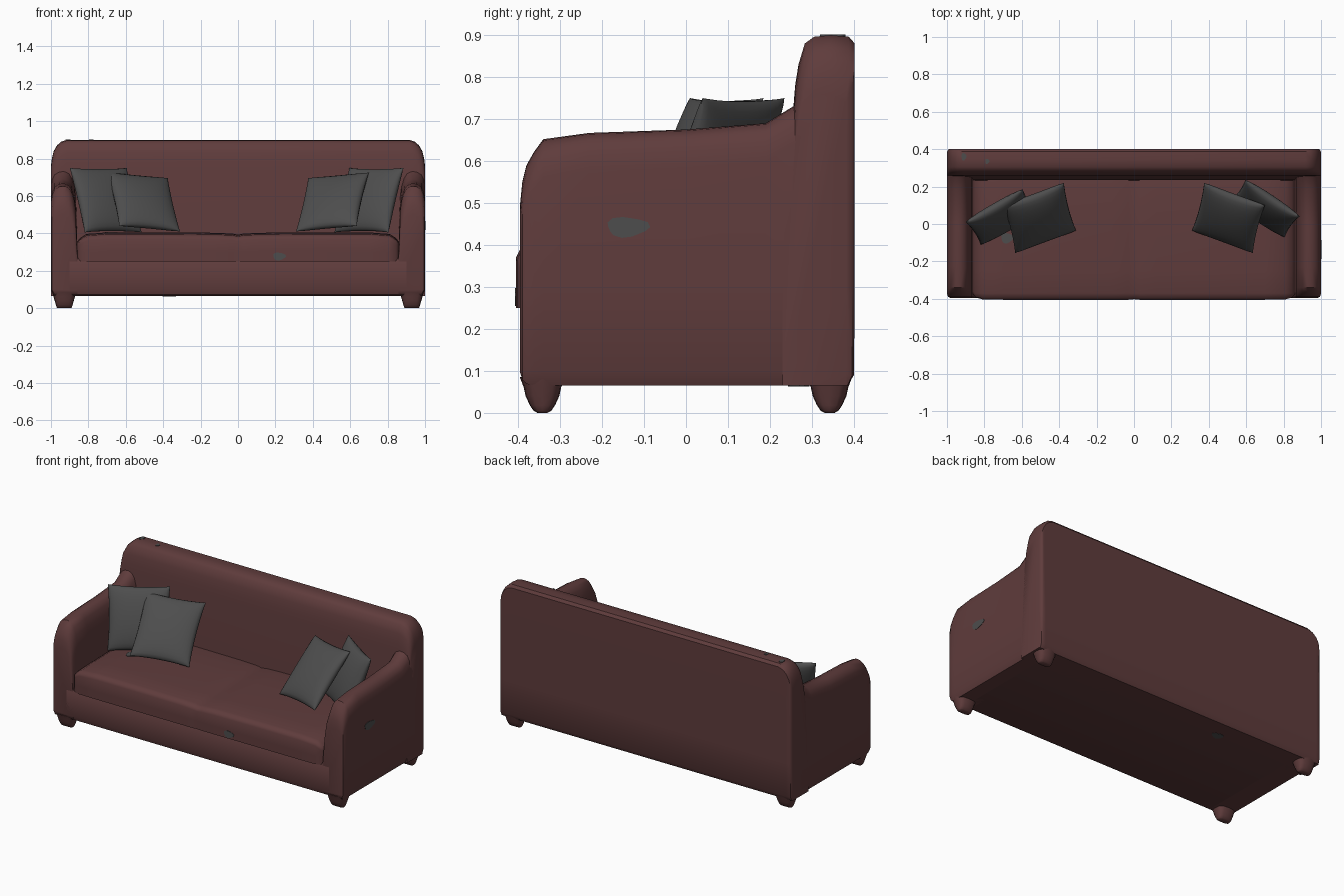
import bpy, bmesh, math
from mathutils import Vector

if "Cube" in bpy.data.objects:
    bpy.data.objects.remove(bpy.data.objects["Cube"])


def material(name, rgb):
    m = bpy.data.materials.new(name)
    m.diffuse_color = (*rgb, 1)
    m.use_nodes = True
    m.node_tree.nodes["Principled BSDF"].inputs["Base Color"].default_value = m.diffuse_color
    return m


BROWN = material("brown leather", (0.115, 0.045, 0.045))
GREY = material("dark grey fabric", (0.075, 0.075, 0.075))


def finish(name, bm, mat, angle=40, mirror=""):
    bmesh.ops.remove_doubles(bm, verts=bm.verts, dist=0.0002)
    bmesh.ops.recalc_face_normals(bm, faces=bm.faces)
    me = bpy.data.meshes.new(name)
    bm.to_mesh(me)
    bm.free()
    ob = bpy.data.objects.new(name, me)
    bpy.context.collection.objects.link(ob)
    me.materials.append(mat)
    if mirror:
        mod = ob.modifiers.new("mirror", 'MIRROR')
        mod.use_axis = ("x" in mirror, "y" in mirror, False)
    bpy.ops.object.select_all(action='DESELECT')
    ob.select_set(True)
    bpy.context.view_layer.objects.active = ob
    bpy.ops.object.shade_smooth_by_angle(angle=math.radians(angle))
    return ob


def loft(name, sections, mat=BROWN, angle=40, mirror=""):
    """Skin closed rings of equal length and cap both ends."""
    bm = bmesh.new()
    rings = [[bm.verts.new(p) for p in s] for s in sections]
    n = len(rings[0])
    for a, b in zip(rings, rings[1:]):
        for i in range(n):
            j = (i + 1) % n
            bm.faces.new((a[i], a[j], b[j], b[i]))
    bm.faces.new(rings[0])
    bm.faces.new(rings[-1])
    return finish(name, bm, mat, angle, mirror)


def both_sides(rows):
    """Rows start at the +x end; return them from -x to +x."""
    left = [(-r[0], *r[1:]) for r in rows]
    return left + [r for r in reversed(rows) if r[0] > 0]


# base between the arms, with a softened lower front edge
base = [(0.30, 0.065), (-0.37, 0.065), (-0.385, 0.072), (-0.395, 0.10),
        (-0.395, 0.25), (-0.38, 0.27), (0.30, 0.27)]
loft("base", [[(x, y, z) for y, z in base] for x in (-0.9, 0.9)])


# backrest with a rolled top and rounded ends
def back_section(x, h, inset):
    pts = [(0.385, 0.065), (0.40, 0.09), (0.402, 0.3), (0.402, h - 0.02),
           (0.388, h - 0.004), (0.345, h), (0.305, h - 0.004), (0.283, h - 0.02),
           (0.268, h - 0.07), (0.26, h - 0.12), (0.256, h - 0.17),
           (0.25, h - 0.27), (0.235, 0.43), (0.23, 0.25), (0.23, 0.065)]
    return [(x, min(y, 0.402 - inset), z) for y, z in pts]


rows = [(1.0, 0.76, 0.02), (0.995, 0.80, 0.006), (0.985, 0.84, 0),
        (0.968, 0.87, 0), (0.945, 0.89, 0), (0.915, 0.90, 0)]
loft("backrest", [back_section(*r) for r in both_sides(rows)])


# arms: an arched cross-section whose height changes from front to back
def arm_section(y, h, pinch, lift):
    pts = [(0.985, 0.065), (1.0, 0.10), (1.0, 0.30), (1.0, h - 0.09),
           (0.993, h - 0.045), (0.98, h - 0.018), (0.955, h - 0.003),
           (0.93, h), (0.905, h - 0.01), (0.888, h - 0.035),
           (0.874, h - 0.08), (0.866, h - 0.14), (0.857, 0.26), (0.857, 0.065)]
    return [(min(x, 1.0 - pinch), y, max(z, 0.065 + lift)) for x, z in pts]


arm_rows = [(-0.395, 0.50, 0.018, 0.03), (-0.390, 0.55, 0.006, 0.015),
            (-0.380, 0.59, 0.002, 0.004), (-0.362, 0.622, 0, 0),
            (-0.340, 0.652, 0, 0), (-0.23, 0.667, 0, 0), (0, 0.675, 0, 0),
            (0.19, 0.69, 0, 0), (0.255, 0.73, 0, 0), (0.31, 0.76, 0, 0)]
loft("arm", [arm_section(*r) for r in arm_rows], mirror="x")


# long seat cushion with a shallow crease in the middle
def seat_section(x, drop, inset):
    pts = [(0.25, 0.25), (-0.405, 0.25), (-0.405, 0.30), (-0.405, 0.37),
           (-0.396, 0.388), (-0.37, 0.396), (-0.25, 0.402), (0.0, 0.405),
           (0.18, 0.403), (0.25, 0.395)]
    return [(x, max(y, -0.405 + inset), z - (drop if z > 0.35 else 0))
            for y, z in pts]


rows = [(0.86, 0.05, 0.03), (0.845, 0.03, 0.012), (0.81, 0.008, 0.002),
        (0.7, 0, 0), (0.4, 0, 0), (0.12, 0.002, 0), (0.03, 0.006, 0),
        (0, 0.012, 0.003)]
loft("seat_cushion", [seat_section(*r) for r in both_sides(rows)], angle=50)


# four stubby tapered feet
def foot_ring(z, rx, ry):
    ring = []
    for i in range(16):
        c, s = math.cos(i * math.pi / 8), math.sin(i * math.pi / 8)
        ring.append((0.929 + rx * math.copysign(abs(c) ** 0.65, c),
                     0.342 + ry * math.copysign(abs(s) ** 0.65, s), z))
    return ring


loft("foot", [foot_ring(*r) for r in (
    (0.085, 0.064, 0.054), (0.062, 0.058, 0.045), (0.04, 0.051, 0.04),
    (0.018, 0.045, 0.03), (0.005, 0.041, 0.021), (0, 0.036, 0.012))],
    angle=60, mirror="xy")


# throw pillows: two puffed sheets spanned by three corner points
def pillow(name, top_outer, top_inner, bottom_outer, n=14):
    a, b, c = map(Vector, (top_outer, top_inner, bottom_outer))
    eu, ev = (b - a) / 2, (c - a) / 2
    mid = a + eu + ev
    nrm = eu.cross(ev).normalized()
    bm = bmesh.new()
    for side in (-1, 1):
        grid = []
        for i in range(n + 1):
            u = math.sin((i / n - 0.5) * math.pi)
            row = []
            for j in range(n + 1):
                v = math.sin((j / n - 0.5) * math.pi)
                puff = 0.05 * max(0, (1 - u * u) * (1 - v * v)) ** 0.42
                pu = u * (1 - 0.05 * (1 - v * v))
                pv = v * (1 - 0.05 * (1 - u * u))
                row.append(bm.verts.new(mid + eu * pu + ev * pv + nrm * side * puff))
            grid.append(row)
        for i in range(n):
            for j in range(n):
                bm.faces.new((grid[i][j], grid[i + 1][j],
                              grid[i + 1][j + 1], grid[i][j + 1]))
    finish(name, bm, GREY, 60)


pillow("left_rear_pillow", (-0.90, 0.01, 0.75), (-0.595, 0.185, 0.75), (-0.82, -0.11, 0.405))
pillow("right_rear_pillow", (0.885, 0.04, 0.75), (0.595, 0.235, 0.75), (0.805, -0.07, 0.405))
for side, label in ((-1, "left"), (1, "right")):
    pillow(label + "_front_pillow", (side * 0.70, 0.10, 0.725),
           (side * 0.375, 0.22, 0.695), (side * 0.635, -0.155, 0.44))


# thin worn grey patches
def patch(name, centre, normal_axis, ru, rv):
    u, v = [k for k in range(3) if k != normal_axis]
    sections = []
    for off in (-0.002, 0.002):
        ring = []
        for i in range(14):
            t = i * math.tau / 14
            k = 1 + 0.12 * math.sin(3 * t + 1)
            p = list(centre)
            p[normal_axis] += off
            p[u] += ru * k * math.cos(t)
            p[v] += rv * k * math.sin(t)
            ring.append(p)
        sections.append(ring)
    loft(name, sections, GREY)


patch("side_patch", (1.0, -0.14, 0.443), 0, 0.05, 0.024)
patch("front_patch", (0.22, -0.405, 0.277), 1, 0.034, 0.021)
patch("seat_patch", (-0.68, -0.075, 0.405), 2, 0.032, 0.028)
patch("underside_patch", (-0.37, 0.27, 0.065), 2, 0.035, 0.025)
patch("back_top_patch_a", (-0.91, 0.36, 0.899), 2, 0.013, 0.02)
patch("back_top_patch_b", (-0.785, 0.335, 0.90), 2, 0.011, 0.014)
